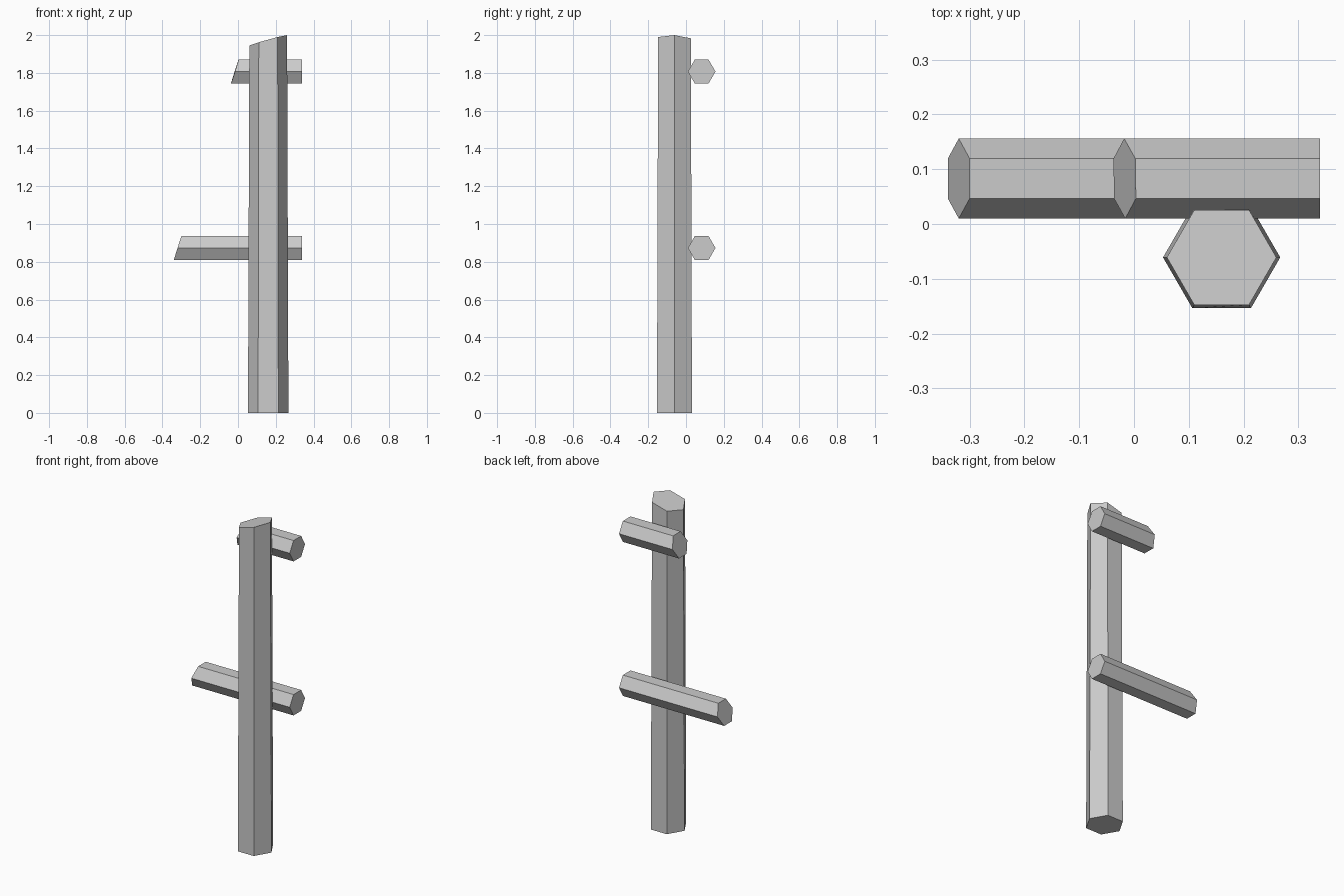
import bpy
import bmesh
import math

cube = bpy.data.objects.get("Cube")
if cube:
    bpy.data.objects.remove(cube, do_unlink=True)

grey = bpy.data.materials.new("plain_grey")
grey.use_nodes = True
colour = (0.6, 0.6, 0.6, 1)
grey.diffuse_color = colour
grey.node_tree.nodes["Principled BSDF"].inputs["Base Color"].default_value = colour


def hex_prism(name, start, end):
    """Six-sided bar from two functions giving the end corners by angle."""
    bm = bmesh.new()
    angles = [i * math.pi / 3 for i in range(6)]
    a = [bm.verts.new(start(math.cos(t), math.sin(t))) for t in angles]
    b = [bm.verts.new(end(math.cos(t), math.sin(t))) for t in angles]
    bm.faces.new(a)
    bm.faces.new(b)
    for i in range(6):
        j = (i + 1) % 6
        bm.faces.new((a[i], a[j], b[j], b[i]))
    bmesh.ops.recalc_face_normals(bm, faces=bm.faces)
    mesh = bpy.data.meshes.new(name)
    bm.to_mesh(mesh)
    bm.free()
    mesh.materials.append(grey)
    obj = bpy.data.objects.new(name, mesh)
    bpy.context.collection.objects.link(obj)


# Upright post, slightly tapered, with a slanted top
px, py = 0.16, -0.061
hex_prism(
    "post",
    lambda c, s: (px + 0.107 * c, py + 0.107 * s, 0),
    lambda c, s: (px + 0.1 * c, py + 0.1 * s, 1.9725 + 0.0275 * c - 0.004 * s),
)


# Rails behind the post, square at the left end and cut on a slant at the right
def rail(name, z, cut_x, skew):
    r, y = 0.073, 0.083
    hex_prism(
        name,
        lambda c, s: (0.34, y + r * c, z + r * s),
        lambda c, s: (cut_x + 0.023 * s - skew * c, y + r * c, z + r * s),
    )


rail("lower_rail", 0.873, -0.32, 0)
rail("upper_rail", 1.807, -0.017, 0.001)
